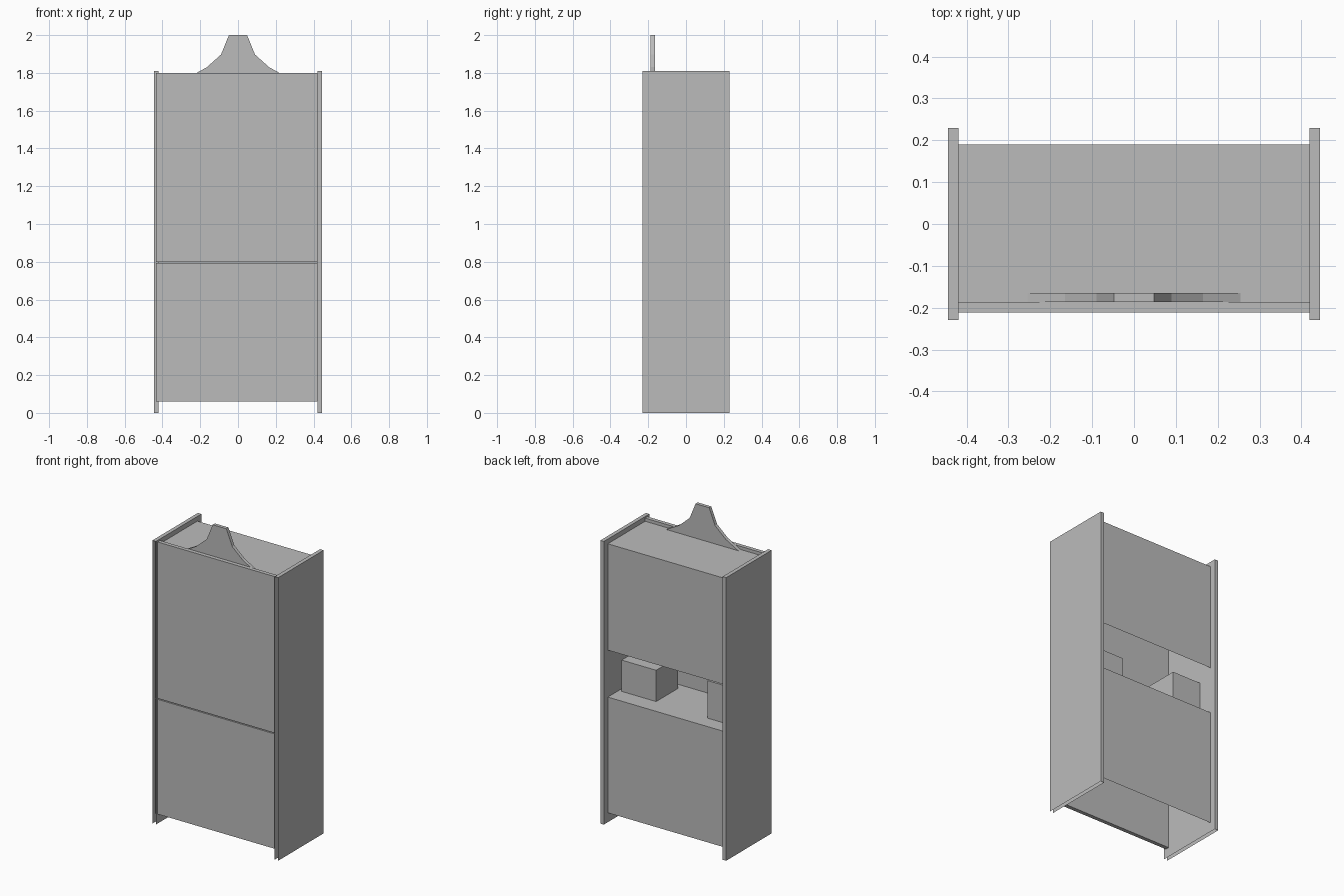
import bpy
import bmesh
from mathutils import Vector

cube = bpy.data.objects.get("Cube")
if cube:
    bpy.data.objects.remove(cube, do_unlink=True)

grey = bpy.data.materials.new("plain grey")
grey.use_nodes = True
grey.diffuse_color = (0.5, 0.5, 0.5, 1)
grey.node_tree.nodes["Principled BSDF"].inputs["Base Color"].default_value = (0.5, 0.5, 0.5, 1)

AXES = {"left": (1, 0, 0), "right": (-1, 0, 0), "back": (0, 1, 0),
        "front": (0, -1, 0), "top": (0, 0, 1), "bottom": (0, 0, -1)}


def finish(name, bm):
    mesh = bpy.data.meshes.new(name)
    bm.to_mesh(mesh)
    bm.free()
    mesh.materials.append(grey)
    obj = bpy.data.objects.new(name, mesh)
    bpy.context.collection.objects.link(obj)
    return obj


def box(name, x, y, z, open_sides=()):
    """Box between the given ranges, with the named sides left open."""
    bm = bmesh.new()
    bmesh.ops.create_cube(bm, size=1)
    bm.normal_update()
    gone = [f for f in bm.faces
            if any(f.normal.dot(Vector(AXES[s])) > 0.9 for s in open_sides)]
    bmesh.ops.delete(bm, geom=gone, context="FACES")
    for v in bm.verts:
        v.co = [r[0] if c < 0 else r[1] for c, r in zip(v.co, (x, y, z))]
    return finish(name, bm)


WIDE = (-0.42, 0.42)
INNER_Y = (-0.187, 0.19)
SHELF_Z, TOP_Z, BASE_Z = 0.80, 1.78, 0.06

# Hollow side panels, open at the front and underneath
box("right_side_panel", (-0.445, -0.42), (-0.23, 0.23), (0, 1.81), ("front", "bottom"))
box("left_side_panel", (0.42, 0.445), (-0.23, 0.23), (0, 1.81), ("front", "bottom"))

# Front doors with a hairline gap at shelf height
for name, z in (("lower_front", (BASE_Z, SHELF_Z - 0.006)), ("upper_front", (SHELF_Z, 1.80))):
    box(name, (-0.435, 0.42), (-0.212, -0.187), z)

# Thin-walled cabinets: only the top and back are closed
shell_open = ("left", "right", "front", "bottom")
box("lower_cabinet", WIDE, INNER_Y, (BASE_Z, SHELF_Z), shell_open)
box("upper_cabinet", WIDE, INNER_Y, (1.10, TOP_Z), shell_open)

# Blocks standing on the shelf
box("wide_shelf_block", (0.155, 0.40), (-0.14, 0.08), (SHELF_Z, 1.0))
box("tall_shelf_block", (-0.42, -0.218), (-0.13, 0.095), (SHELF_Z, 1.04))

# Flared crest behind the front's top edge
half = [(0.255, TOP_Z), (0.165, 1.83), (0.09, 1.897), (0.048, 2.0)]
outline = half + [(-x, z) for x, z in reversed(half)]
bm = bmesh.new()
face = bm.faces.new([bm.verts.new((x, -0.187, z)) for x, z in outline])
ext = bmesh.ops.extrude_face_region(bm, geom=[face], use_keep_orig=True)
moved = [g for g in ext["geom"] if isinstance(g, bmesh.types.BMVert)]
bmesh.ops.translate(bm, verts=moved, vec=(0, 0.022, 0))
bmesh.ops.recalc_face_normals(bm, faces=bm.faces)
finish("crest", bm)
